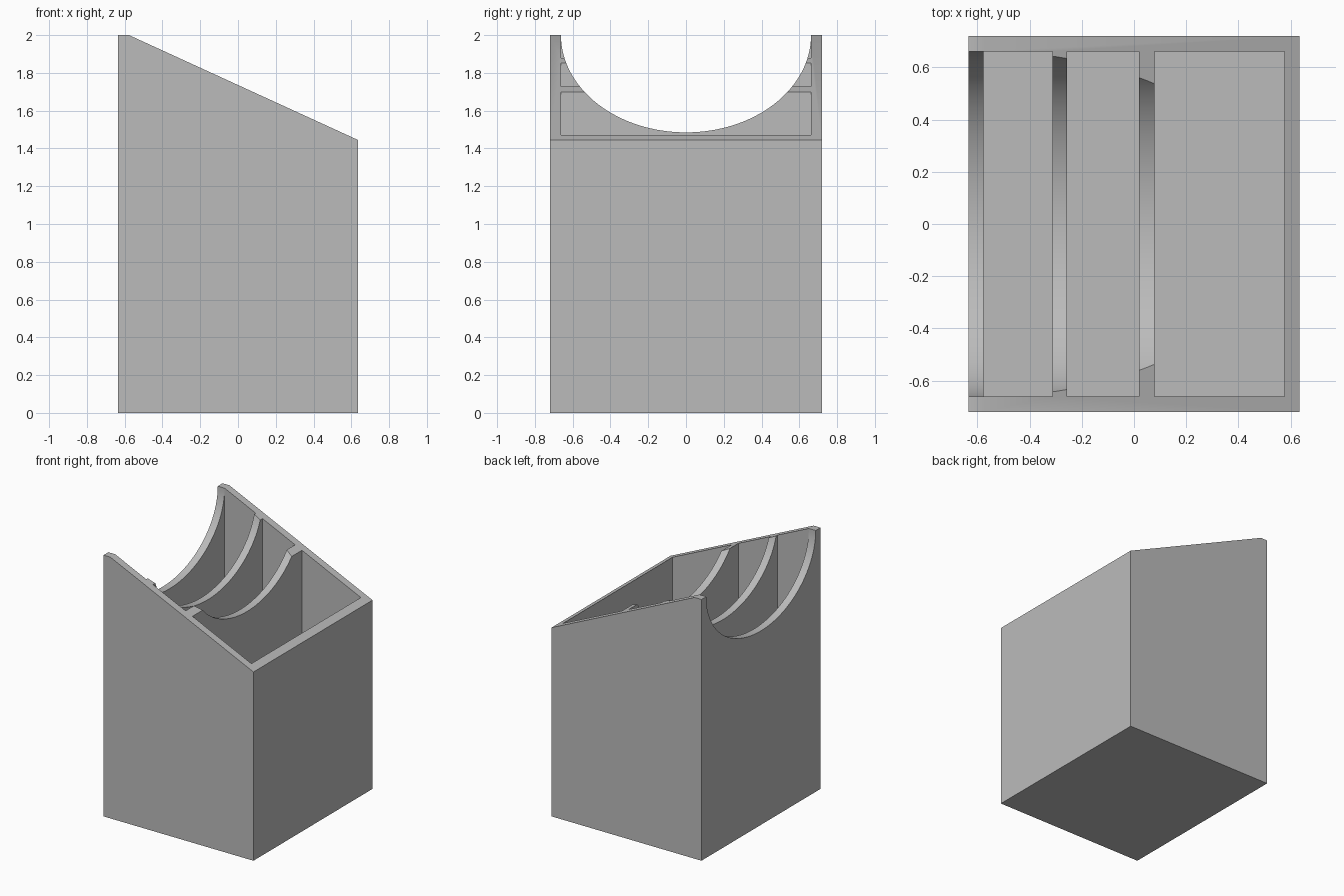
import bpy
import bmesh
from math import cos, sin, pi, radians

default = bpy.data.objects.get("Cube")
if default:
    bpy.data.objects.remove(default, do_unlink=True)

HALF_X, HALF_Y, TOP, FRONT_TOP = 0.635, 0.72, 2.0, 1.445
WALL = 0.058

grey = bpy.data.materials.new("plain grey")
grey.use_nodes = True
colour = (0.5, 0.5, 0.5, 1)
grey.diffuse_color = colour
grey.node_tree.nodes["Principled BSDF"].inputs["Base Color"].default_value = colour


def prism(bm, ring, offset):
    """Extrude a closed ring of points along an offset."""
    face = bm.faces.new([bm.verts.new(p) for p in ring])
    result = bmesh.ops.extrude_face_region(bm, geom=[face], use_keep_orig=True)
    moved = [g for g in result["geom"] if isinstance(g, bmesh.types.BMVert)]
    bmesh.ops.translate(bm, verts=moved, vec=offset)


def make_object(name, prisms):
    bm = bmesh.new()
    for ring, offset in prisms:
        prism(bm, ring, offset)
    bmesh.ops.recalc_face_normals(bm, faces=bm.faces)
    mesh = bpy.data.meshes.new(name)
    bm.to_mesh(mesh)
    bm.free()
    mesh.materials.append(grey)
    obj = bpy.data.objects.new(name, mesh)
    bpy.context.collection.objects.link(obj)
    return obj


def cut(target, cutter):
    mod = target.modifiers.new("cut", 'BOOLEAN')
    mod.operation = 'DIFFERENCE'
    mod.solver = 'EXACT'
    mod.object = cutter
    bpy.context.view_layer.objects.active = target
    bpy.ops.object.modifier_apply(modifier=mod.name)
    bpy.data.objects.remove(cutter, do_unlink=True)


# Body with a sloping top
side = [(-HALF_X, 0), (HALF_X, 0), (HALF_X, FRONT_TOP),
        (-HALF_X + WALL, TOP), (-HALF_X, TOP)]
holder = make_object("sloped_holder", [
    ([(x, -HALF_Y, z) for x, z in side], (0, 2 * HALF_Y, 0))])

# Three deep compartments
inner_y = HALF_Y - WALL
spans = [(-HALF_X + WALL, -0.313), (-0.256, 0.02), (0.078, HALF_X - WALL)]
pockets = make_object("pocket_cutter", [
    ([(a, -inner_y, WALL), (b, -inner_y, WALL),
      (b, inner_y, WALL), (a, inner_y, WALL)], (0, 0, 3)) for a, b in spans])
cut(holder, pockets)

# Elliptical scoop through the rear wall and dividers
STEPS = 64
arc = [(inner_y * cos(t), TOP - 0.515 * sin(t))
       for t in (pi * i / STEPS for i in range(STEPS + 1))]
scoop_ring = arc + [(-inner_y, TOP + 0.5), (inner_y, TOP + 0.5)]
scoop = make_object("scoop_cutter", [
    ([(-1, y, z) for y, z in scoop_ring], (2, 0, 0))])
cut(holder, scoop)

bpy.ops.object.select_all(action='DESELECT')
holder.select_set(True)
bpy.context.view_layer.objects.active = holder
bpy.ops.object.shade_smooth_by_angle(angle=radians(30))
